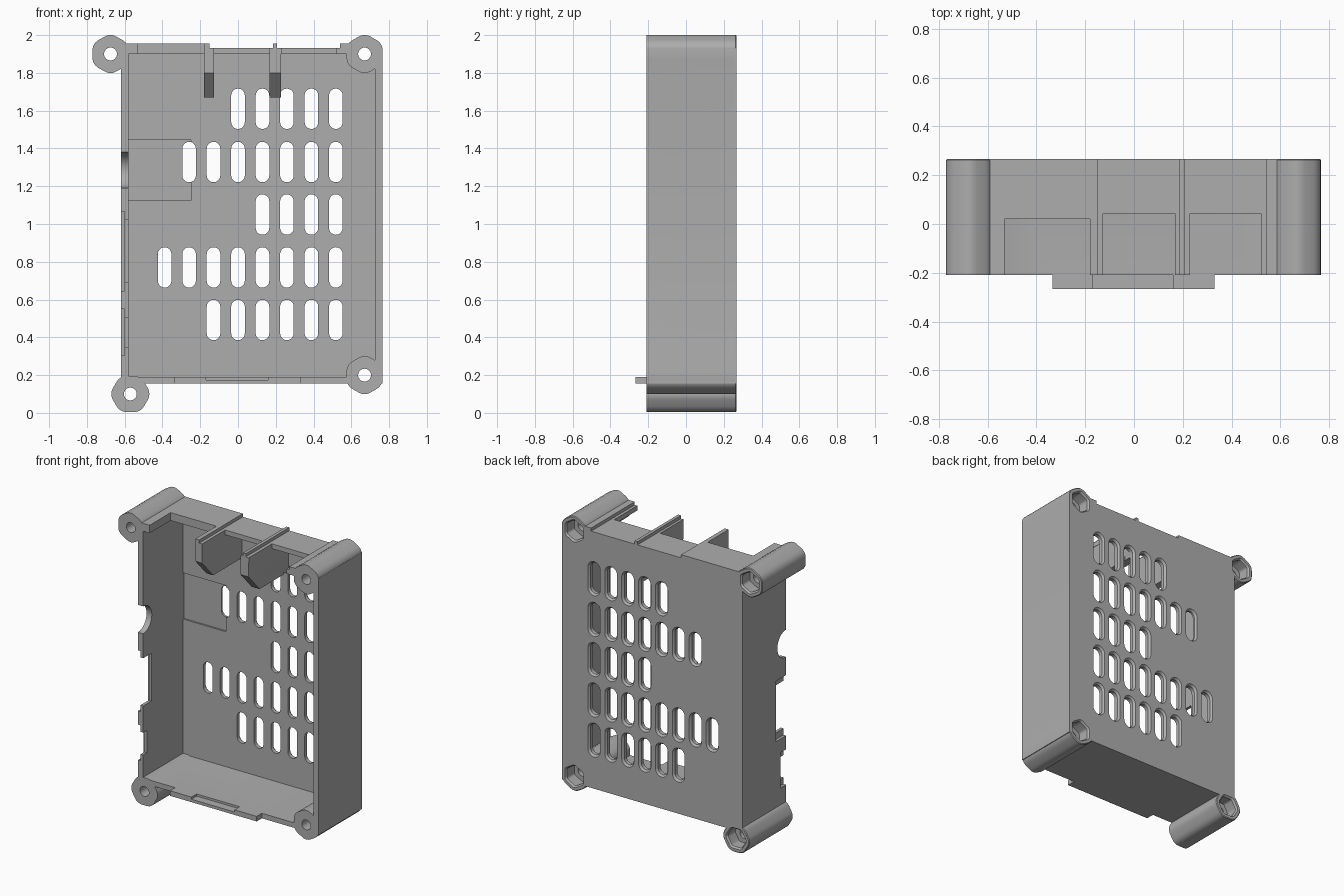
import bpy, bmesh
from math import pi, cos, sin, radians

if "Cube" in bpy.data.objects:
    bpy.data.objects.remove(bpy.data.objects["Cube"], do_unlink=True)

grey = bpy.data.materials.new("plastic_grey")
grey.use_nodes = True
GREY = (0.42, 0.42, 0.42, 1)
grey.diffuse_color = GREY
grey.node_tree.nodes["Principled BSDF"].inputs["Base Color"].default_value = GREY

FRONT, BACK = -0.21, 0.267
FLOOR = BACK - 0.04


def loft(name, rings):
    """Closed solid through rings of 3D points."""
    bm = bmesh.new()
    loops = [[bm.verts.new(p) for p in ring] for ring in rings]
    n = len(loops[0])
    for a, b in zip(loops, loops[1:]):
        for i in range(n):
            j = (i + 1) % n
            bm.faces.new((a[i], a[j], b[j], b[i]))
    bm.faces.new(loops[0][::-1])
    bm.faces.new(loops[-1])
    bmesh.ops.recalc_face_normals(bm, faces=bm.faces)
    mesh = bpy.data.meshes.new(name)
    bm.to_mesh(mesh)
    bm.free()
    mesh.materials.append(grey)
    ob = bpy.data.objects.new(name, mesh)
    bpy.context.collection.objects.link(ob)
    return ob


def box(name, x, y, z):
    rect = [(x[0], z[0]), (x[1], z[0]), (x[1], z[1]), (x[0], z[1])]
    return loft(name, [[(a, d, b) for a, b in rect] for d in y])


def along_y(name, sections):
    """Solid from (y, outline in x and z) sections."""
    return loft(name, [[(a, y, b) for a, b in pts] for y, pts in sections])


def hexagon(cx, cz, apothem, r, turn):
    """Hexagon outline with rounded corners."""
    reach = (apothem - r) / cos(pi / 6)
    pts = []
    for k in range(6):
        mid = turn + k * pi / 3
        for s in range(-2, 3):
            a = mid + s * pi / 24 * 2
            a = mid + s * pi / 12
            pts.append((cx + reach * cos(mid) + r * cos(a),
                        cz + reach * sin(mid) + r * sin(a)))
    return pts


def circle(cx, cz, r, n=32):
    return [(cx + r * cos(2 * pi * i / n), cz + r * sin(2 * pi * i / n)) for i in range(n)]


def stadium(cx, cz, r, half):
    pts = []
    for side in (0, 1):
        for i in range(11):
            a = pi * side + pi * i / 10
            pts.append((cx + r * cos(a), cz + (half, -half)[side] + r * sin(a)))
    return pts


def combine(target, tool, operation):
    """Apply one exact boolean and drop the tool."""
    mod = target.modifiers.new("bool", "BOOLEAN")
    mod.operation, mod.solver, mod.object = operation, "EXACT", tool
    bpy.context.view_layer.update()
    graph = bpy.context.evaluated_depsgraph_get()
    mesh = bpy.data.meshes.new_from_object(target.evaluated_get(graph))
    target.modifiers.clear()
    target.data = mesh
    bpy.data.objects.remove(tool, do_unlink=True)


def cut(tool):
    combine(case, tool, "DIFFERENCE")


def add(tool):
    combine(case, tool, "UNION")


# Open tray with the raised strips along its top wall
case = box("case", (-0.62, 0.765), (FRONT, BACK), (0.155, 1.933))
add(box("top_strip_right", (-0.615, -0.15), (FRONT, BACK), (1.88, 1.955)))
add(box("top_strip_left", (0.54, 0.70), (FRONT, BACK), (1.88, 1.955)))
cut(box("cavity", (-0.58, 0.725), (-0.5, FLOOR), (0.19, 1.90)))
cut(box("floor_pocket", (-0.58, -0.25), (0, FLOOR + 0.012), (1.125, 1.445)))

# Openings in the top wall
for x0, x1, depth in ((-0.53, -0.18, 0.02), (-0.13, 0.17, 0.043), (0.23, 0.52, 0.043)):
    cut(box("top_opening", (x0, x1), (-0.5, depth), (1.8, 2.1)))

# Connector notches in the side wall: a through notch inside a shallow outer recess
for z0, z1, depth in ((0.645, 1.065, 0.11), (0.305, 0.55, 0.06)):
    cut(box("recess", (-0.7, -0.60), (-0.5, FRONT + depth), (z0, z1)))
    cut(box("notch", (-0.7, -0.55), (-0.5, FRONT + depth - 0.02), (z0 + 0.045, z1 - 0.045)))
ring = [(FRONT + 0.095 * cos(a), 1.285 + 0.095 * sin(a))
        for a in (2 * pi * i / 32 for i in range(32))]
cut(loft("round_notch", [[(x, y, z) for y, z in ring] for x in (-0.7, -0.55)]))

# Ribs hanging from the top wall
profile = [(FRONT, 1.955), (FRONT, 1.80), (-0.09, 1.67), (FLOOR + 0.01, 1.67), (FLOOR + 0.01, 1.955)]
for x0, x1, top in ((-0.18, -0.128, 1.933), (0.167, 0.228, 1.933)):
    add(loft("rib", [[(x, y, min(z, top)) for y, z in profile] for x in (x0, x1)]))
add(box("rib_ridge_right", (-0.18, -0.15), (FRONT, BACK), (1.90, 1.955)))
add(box("rib_ridge_left", (0.185, 0.207), (FRONT, BACK), (1.90, 1.955)))

# Tongue on the front edge of the bottom wall, thinner in the middle
add(box("tongue", (-0.335, 0.33), (-0.267, FRONT + 0.02), (0.155, 0.19)))
cut(box("tongue_step", (-0.17, 0.16), (-0.5, FRONT), (0.175, 0.3)))

# Screw posts with a bore and a nut pocket at the back
posts = ((-0.675, 1.90, pi / 6), (0.67, 1.90, pi / 6), (0.67, 0.20, pi / 6), (-0.57, 0.10, 0))
for x, z, turn in posts:
    outline = hexagon(x, z, 0.0955, 0.06, turn)
    rim = hexagon(x, z, 0.0905, 0.055, turn)
    add(along_y("post", [(FRONT, outline), (BACK - 0.005, outline), (BACK, rim)]))
for x, z, turn in posts:
    cut(along_y("bore", [(y, circle(x, z, 0.034)) for y in (-0.5, 0.5)]))
    nut = hexagon(x, z, 0.062, 0.02, turn)
    wide = hexagon(x, z, 0.072, 0.03, turn)
    cut(along_y("nut_pocket", [(BACK - 0.09, nut), (BACK - 0.012, nut), (BACK + 0.001, wide)]))

# Vent slots, flared at the back
PITCH = 0.1295
for z, first in ((1.61, 0), (1.328, -2), (1.05, 1), (0.77, -3), (0.492, -1)):
    for col in range(first, 5):
        x = col * PITCH
        narrow, flare = stadium(x, z, 0.036, 0.071), stadium(x, z, 0.048, 0.071)
        cut(along_y("slot", [(FLOOR - 0.05, narrow), (BACK - 0.014, narrow), (BACK + 0.001, flare)]))

# Smooth the rounded posts and slots, keep the edges crisp
for ob in bpy.context.selected_objects:
    ob.select_set(False)
case.select_set(True)
bpy.context.view_layer.objects.active = case
bpy.ops.object.shade_smooth_by_angle(angle=radians(30))
